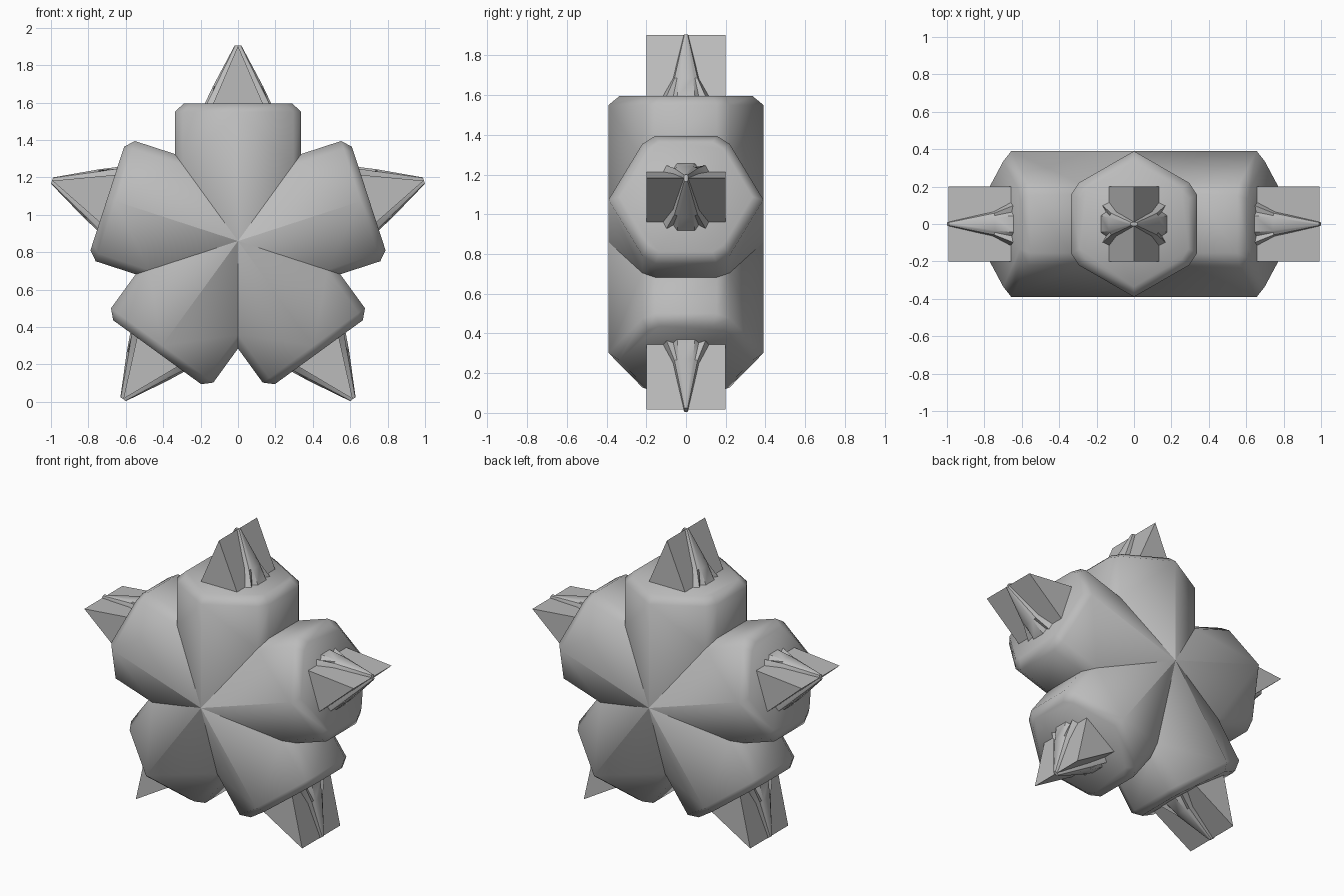
import bpy, bmesh, math
from mathutils import Matrix, Vector

cube = bpy.data.objects.get("Cube")
if cube:
    bpy.data.objects.remove(cube, do_unlink=True)

ARMS = 5
HUB_Z = 0.86
HALF = math.pi / ARMS

grey = bpy.data.materials.new("plain_grey")
grey.use_nodes = True
colour = (0.5, 0.5, 0.5, 1)
grey.diffuse_color = colour
grey.node_tree.nodes["Principled BSDF"].inputs["Base Color"].default_value = colour


def full_ring(quarter):
    """Mirror a quarter outline (from +x towards +y) into a closed loop."""
    half = quarter + [(-x, y) for x, y in reversed(quarter) if x > 0]
    return half + [(-x, -y) for x, y in half if y > 0]


def loft(bm, rings):
    """Skin rings of (outline, height) and cap the last one."""
    loops = [[bm.verts.new((x, y, h)) for x, y in full_ring(q)] for q, h in rings]
    for low, high in zip(loops, loops[1:]):
        n = len(low)
        for i in range(n):
            j = (i + 1) % n
            bm.faces.new((low[i], low[j], high[j], high[i]))
    bm.faces.new(loops[-1])


def finish(name, bm, index, smooth_angle=None):
    """Turn a part built along +z into its place around the hub."""
    bmesh.ops.recalc_face_normals(bm, faces=bm.faces)
    turn = Matrix.Rotation(2 * HALF * index, 4, "Y")
    bm.transform(Matrix.Translation((0, 0, HUB_Z)) @ turn)
    mesh = bpy.data.meshes.new(name)
    bm.to_mesh(mesh)
    bm.free()
    mesh.materials.append(grey)
    obj = bpy.data.objects.new(name, mesh)
    bpy.context.collection.objects.link(obj)
    if smooth_angle:
        bpy.ops.object.select_all(action="DESELECT")
        obj.select_set(True)
        bpy.context.view_layer.objects.active = obj
        bpy.ops.object.shade_smooth_by_angle(angle=math.radians(smooth_angle))


# Hexagonal arm outline with softened side corners
HEX = [(0.338, 0.155), (0.295, 0.22), (0, 0.39)]


def scaled(outline, s):
    return [(x * s, y * s) for x, y in outline]


def make_arm(index):
    bm = bmesh.new()
    loft(bm, [(HEX, 0), (HEX, 0.69), (scaled(HEX, 0.86), 0.735)])
    # mitre the arm against its neighbours
    for side in (1, -1):
        normal = Vector((side * math.cos(HALF), 0, -math.sin(HALF)))
        bmesh.ops.bisect_plane(bm, geom=bm.verts[:] + bm.edges[:] + bm.faces[:],
                               plane_co=(0, 0, 0), plane_no=normal, clear_outer=True)
    finish(f"arm_{index + 1}", bm, index, 70)


def make_wedge(index):
    # triangular prism across the end of the arm
    bm = bmesh.new()
    ends = [[bm.verts.new((x, y, h)) for x, h in ((-0.135, 0.73), (0.135, 0.73), (0, 1.043))]
            for y in (-0.2, 0.2)]
    front, back = ends
    bm.faces.new(front)
    bm.faces.new(back)
    for i in range(3):
        j = (i + 1) % 3
        bm.faces.new((front[i], front[j], back[j], back[i]))
    finish(f"tip_wedge_{index + 1}", bm, index)


def make_spike(index):
    # flared post with four small toes, running through the wedge
    bm = bmesh.new()
    foot = [(0.18, 0.045), (0.15, 0.065), (0.17, 0.1), (0.13, 0.12)]
    ankle = [(0.135, 0.035), (0.128, 0.045), (0.122, 0.058), (0.09, 0.065)]
    tip = [(0.018, 0.004), (0.017, 0.006), (0.015, 0.008), (0.01, 0.01)]
    loft(bm, [(foot, 0.73), (ankle, 0.825), (tip, 1.045)])
    finish(f"tip_spike_{index + 1}", bm, index, 30)


for k in range(ARMS):
    make_arm(k)
    make_wedge(k)
    make_spike(k)
